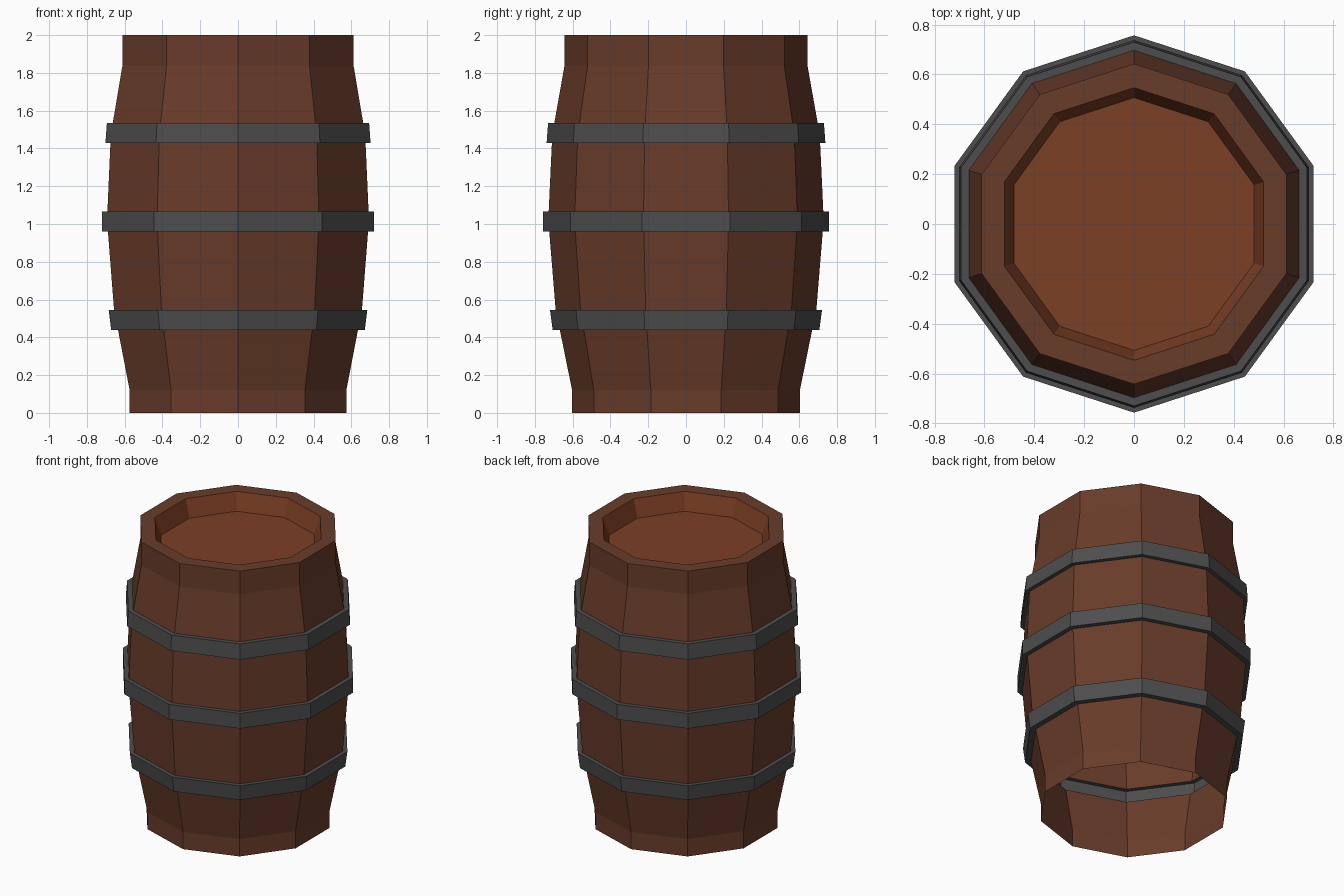
import bpy, bmesh, math

if "Cube" in bpy.data.objects:
    bpy.data.objects.remove(bpy.data.objects["Cube"])

SIDES = 10


def material(name, color):
    m = bpy.data.materials.new(name)
    m.diffuse_color = color
    m.use_nodes = True
    m.node_tree.nodes["Principled BSDF"].inputs["Base Color"].default_value = m.diffuse_color
    return m


wood = material("wood", (0.14, 0.045, 0.023, 1))
lid_wood = material("lid_wood", (0.20, 0.05, 0.018, 1))
iron = material("iron", (0.075, 0.075, 0.075, 1))


def lathe(name, profile, mat, cap=False):
    """Revolve (radius, z) points, bottom to top, into a flat ten-sided shell."""
    bm = bmesh.new()
    rings = []
    for r, z in profile:
        angles = [math.pi / 2 + 2 * math.pi * i / SIDES for i in range(SIDES)]
        rings.append([bm.verts.new((r * math.cos(a), r * math.sin(a), z)) for a in angles])
    for lo, hi in zip(rings, rings[1:]):
        for i in range(SIDES):
            j = (i + 1) % SIDES
            bm.faces.new((lo[i], lo[j], hi[j], hi[i]))
    if cap:
        bm.faces.new(rings[-1])
    mesh = bpy.data.meshes.new(name)
    bm.to_mesh(mesh)
    bm.free()
    mesh.materials.append(mat)
    ob = bpy.data.objects.new(name, mesh)
    bpy.context.collection.objects.link(ob)
    return ob


# Staves: thin wall, open at the bottom and interrupted behind each hoop
lathe("staves_bottom", [(0.603, 0), (0.603, 0.12), (0.668, 0.44)], wood)
lathe("staves_lower", [(0.69, 0.545), (0.724, 0.96)], wood)
lathe("staves_upper", [(0.727, 1.065), (0.71, 1.43)], wood)
lathe("staves_top", [(0.697, 1.535), (0.643, 1.84), (0.643, 2.0), (0.547, 2.0)], wood)

# Hoops: hollow channels standing out from the wall
for name, z0, z1, in0, out0, out1, in1 in (
    ("hoop_lower", 0.44, 0.545, 0.668, 0.706, 0.720, 0.69),
    ("hoop_middle", 0.96, 1.065, 0.724, 0.757, 0.757, 0.727),
    ("hoop_upper", 1.43, 1.535, 0.71, 0.738, 0.730, 0.697),
):
    lathe(name, [(in0, z0), (out0, z0), (out1, z1), (in1, z1)], iron)

# Recessed lid with sloping inner rim
lathe("lid", [(0.547, 2.0), (0.507, 1.88)], lid_wood, cap=True)
